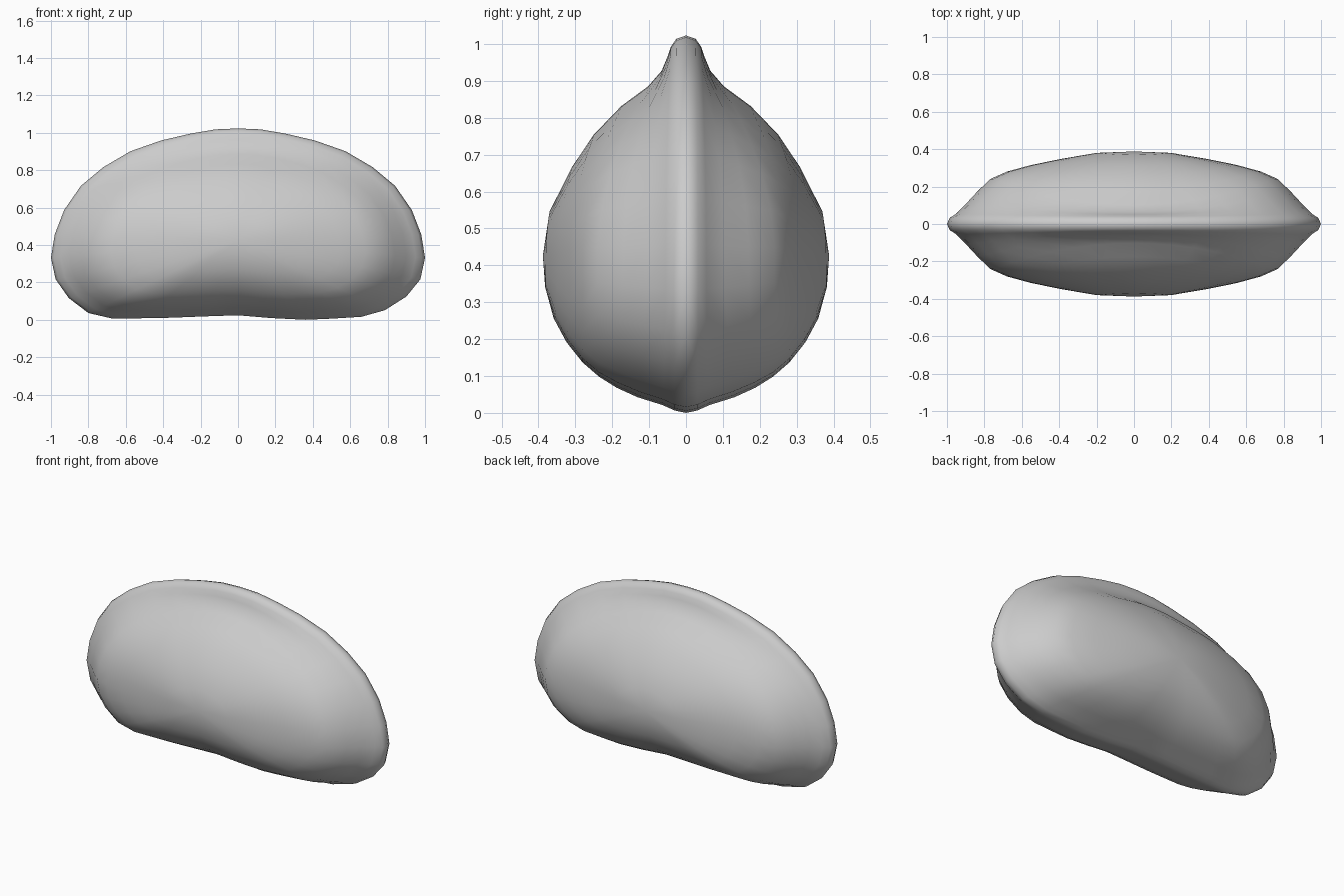
import bpy, bmesh, math

if "Cube" in bpy.data.objects:
    bpy.data.objects.remove(bpy.data.objects["Cube"])

# Outline of the seam in the front view (x, z), clockwise from the top
OUTLINE = [(0, 1.027), (.12, 1.022), (.25, 1.0), (.41, .963), (.575, .905), (.72, .82),
           (.84, .72), (.93, .59), (.98, .46), (1, .335), (.975, .22), (.9, .128),
           (.785, .055), (.66, .02), (.5, .01), (.36, .004), (.18, .013), (0, .028),
           (-.18, .022), (-.36, .015), (-.52, .012), (-.67, .01), (-.8, .04), (-.905, .12),
           (-.975, .22), (-1, .335), (-.98, .46), (-.93, .59), (-.84, .72), (-.72, .82),
           (-.575, .905), (-.41, .963), (-.25, 1.0), (-.12, 1.022)]
CZ = .43
PEAK = .388

# Half thickness from the middle out to the seam, towards the top, ends and bottom
T = [.2, .4, .55, .68, .77, .84, .9, .95, .985]
TOP = [.37, .31, .25, .175, .102, .066, .051, .041, .026]
END = [.38, .345, .315, .28, .24, .17, .105, .055, .033]
BOTTOM = [.382, .36, .325, .28, .235, .19, .135, .065, .03]


def thickness(i, x, z):
    up = z > CZ
    v = (z - CZ) / (.6 if up else .42)
    w = x * x / (x * x + v * v)
    return w * END[i] + (1 - w) * (TOP if up else BOTTOM)[i]


bm = bmesh.new()
n = len(OUTLINE)


def bridge(a, b):
    for k in range(n):
        j = (k + 1) % n
        bm.faces.new((a[k], a[j], b[j], b[k]))


# Front and back cushions share the seam ring
seam = [bm.verts.new((x, 0, z)) for x, z in OUTLINE]
for side in (-1, 1):
    outer = seam
    for i in reversed(range(len(T))):
        ring = [bm.verts.new((x * T[i], side * thickness(i, x, z), CZ + (z - CZ) * T[i]))
                for x, z in OUTLINE]
        bridge(outer, ring)
        outer = ring
    tip = bm.verts.new((0, side * PEAK, CZ))
    for k in range(n):
        bm.faces.new((outer[k], outer[(k + 1) % n], tip))

bmesh.ops.recalc_face_normals(bm, faces=bm.faces)
low = min(v.co.z for v in bm.verts)
for v in bm.verts:
    v.co.z -= low
for f in bm.faces:
    f.smooth = True
mesh = bpy.data.meshes.new("dumpling")
bm.to_mesh(mesh)
bm.free()
dumpling = bpy.data.objects.new("dumpling", mesh)
bpy.context.collection.objects.link(dumpling)
